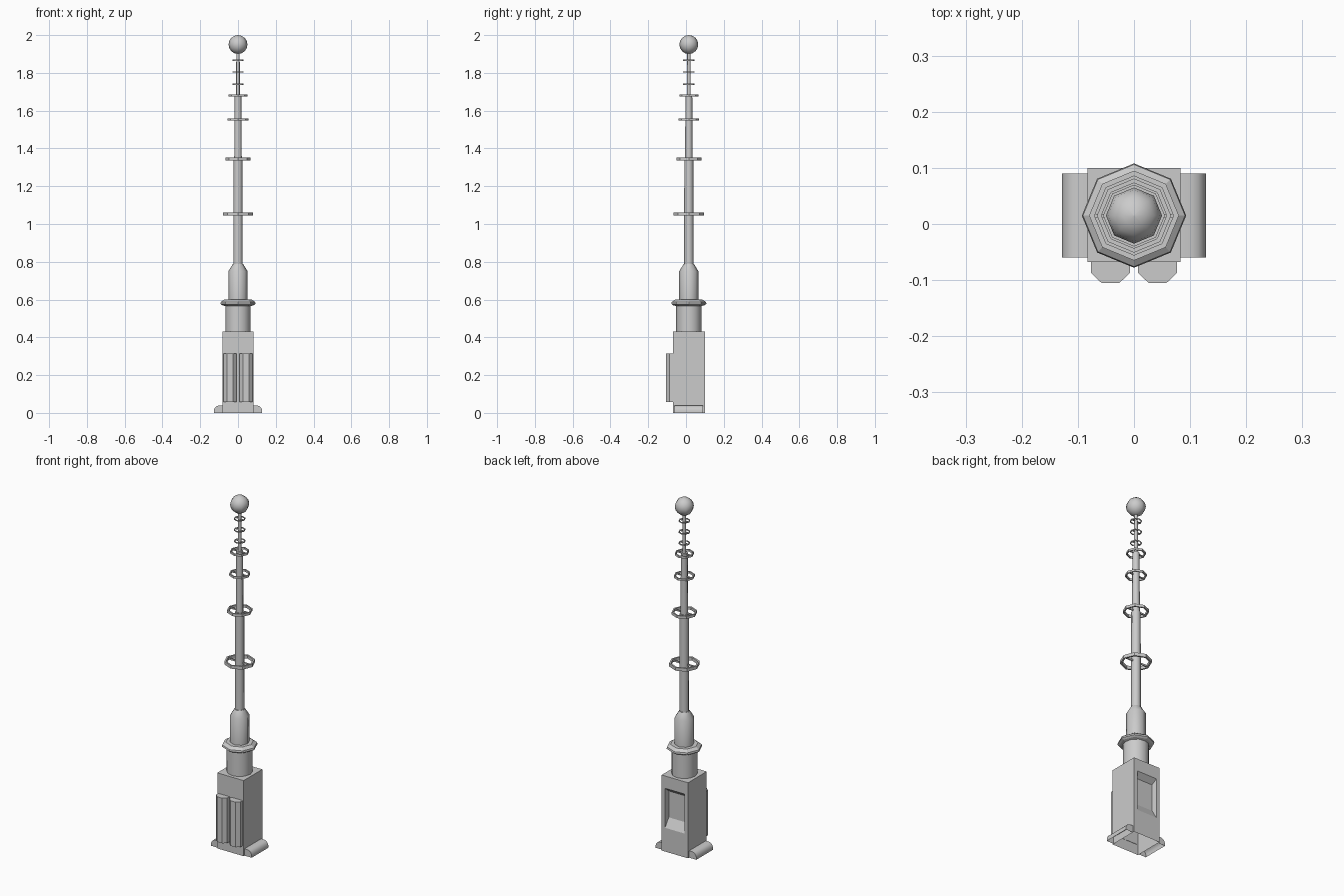
import bpy, bmesh, math

if "Cube" in bpy.data.objects:
    bpy.data.objects.remove(bpy.data.objects["Cube"])

AXIS_Y = 0.015  # mast centre line


def skin(name, loops, caps=True, wrap=False, open_bottom=False, smooth=None):
    """Bridge a row of equal-length point loops into one mesh object."""
    bm = bmesh.new()
    rows = [[bm.verts.new(p) for p in loop] for loop in loops]
    pairs = list(zip(rows, rows[1:])) + ([(rows[-1], rows[0])] if wrap else [])
    n = len(rows[0])
    for a, b in pairs:
        for i in range(n):
            j = (i + 1) % n
            bm.faces.new((a[i], a[j], b[j], b[i]))
    if caps and not wrap:
        bm.faces.new(rows[0])
        bm.faces.new(rows[-1])
    bmesh.ops.recalc_face_normals(bm, faces=bm.faces[:])
    if open_bottom:
        low = [f for f in bm.faces if all(v.co.z < 0.001 for v in f.verts)]
        bmesh.ops.delete(bm, geom=low, context='FACES')
    mesh = bpy.data.meshes.new(name)
    bm.to_mesh(mesh)
    bm.free()
    obj = bpy.data.objects.new(name, mesh)
    bpy.context.collection.objects.link(obj)
    if smooth:
        bpy.ops.object.select_all(action='DESELECT')
        obj.select_set(True)
        bpy.context.view_layer.objects.active = obj
        bpy.ops.object.shade_smooth_by_angle(angle=math.radians(smooth))
    return obj


def lathe(name, profile, sides=8, wrap=False, smooth=None):
    """Revolve (radius, z) pairs around the mast axis."""
    loops = [[(r * math.cos(k * math.tau / sides),
               AXIS_Y + r * math.sin(k * math.tau / sides), z)
              for k in range(sides)] for r, z in profile]
    return skin(name, loops, wrap=wrap, smooth=smooth)


def rect_y(hx, z0, z1, y):
    return [(-hx, y, z0), (hx, y, z0), (hx, y, z1), (-hx, y, z1)]


# Cabinet with sloped recess in the back and an open underside
skin("cabinet", [rect_y(0.083, 0, 0.43, -0.068),
                 rect_y(0.083, 0, 0.43, 0.1),
                 rect_y(0.062, 0.135, 0.36, 0.1),
                 rect_y(0.058, 0.185, 0.335, 0.072)], open_bottom=True)

for side, label in ((-1, "left"), (1, "right")):
    # Rounded side feet
    foot = [(0.083, 0), (0.128, 0), (0.128, 0.015), (0.123, 0.027),
            (0.115, 0.035), (0.103, 0.039), (0.083, 0.039)]
    skin(label + "_foot", [[(side * x, y, z) for x, z in foot]
                           for y in (-0.06, 0.09)], open_bottom=True, smooth=35)
    # Chamfered front canisters
    cell = [(0.007, -0.066), (0.007, -0.087), (0.026, -0.105),
            (0.058, -0.105), (0.077, -0.087), (0.077, -0.066)]
    skin(label + "_canister", [[(side * x, y, z) for x, y in cell]
                               for z in (0.058, 0.315)])

# Mast base, collar and telescoping pole
lathe("mast_base", [(0.067, 0.428), (0.067, 0.575)], 12, smooth=40)
lathe("collar", [(0.066, 0.565), (0.083, 0.57), (0.093, 0.577),
                 (0.091, 0.587), (0.072, 0.6), (0.05, 0.6)])
lathe("mast_sleeve", [(0.051, 0.595), (0.051, 0.75), (0.028, 0.787),
                      (0.024, 0.787)], 8, smooth=50)
lathe("pole_lower", [(0.025, 0.78), (0.024, 1.34)], smooth=50)
lathe("pole_middle", [(0.02, 1.335), (0.018, 1.685)], smooth=50)
lathe("pole_upper", [(0.010, 1.68), (0.009, 1.92)], smooth=50)

# Antenna rings, each held by a crossbar
rings = [(1.053, 0.08, 0.018), (1.345, 0.066, 0.015), (1.553, 0.055, 0.012),
         (1.68, 0.05, 0.012), (1.74, 0.03, 0.006), (1.804, 0.03, 0.006),
         (1.867, 0.03, 0.006)]
for i, (z, r, h) in enumerate(rings, 1):
    a, b, inner = z - h / 2, z + h / 2, r - max(0.004, r * 0.12)
    lathe(f"ring_{i}", [(r, a), (r, b), (inner, b), (inner, a)], wrap=True)
    skin(f"ring_bar_{i}", [rect_y(inner + 0.002, z - h / 4, z + h / 4, AXIS_Y + d)
                           for d in (-0.003, 0.003)])

# Ball tip
R = 0.05
lathe("ball_tip", [(max(0.0005, R * math.sin(k * math.pi / 8)),
                    1.95 - R * math.cos(k * math.pi / 8)) for k in range(9)],
      smooth=50)
